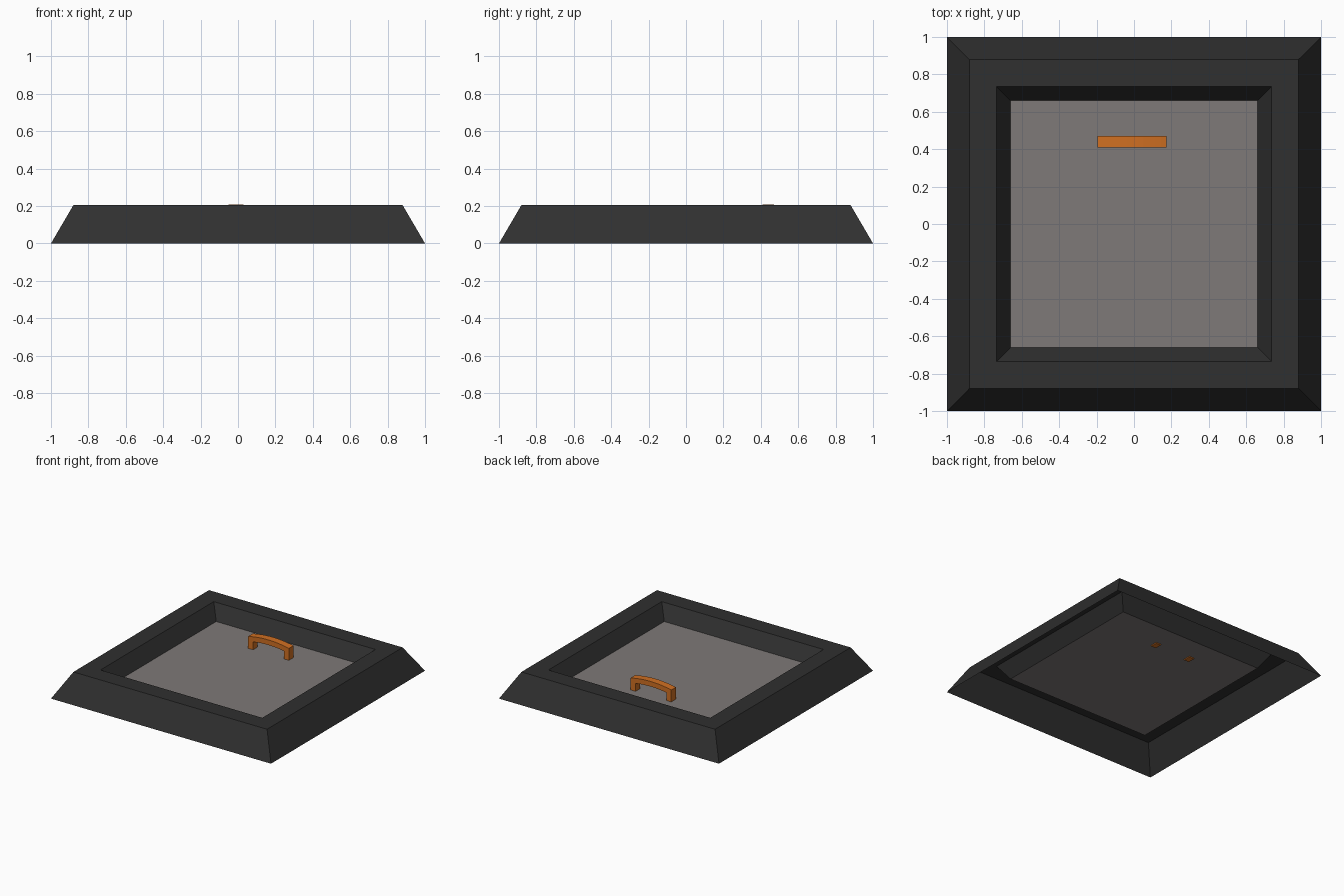
import bpy, bmesh

if "Cube" in bpy.data.objects:
    bpy.data.objects.remove(bpy.data.objects["Cube"], do_unlink=True)


def material(name, rgb):
    m = bpy.data.materials.new(name)
    m.use_nodes = True
    m.diffuse_color = (*rgb, 1)
    m.node_tree.nodes["Principled BSDF"].inputs["Base Color"].default_value = (*rgb, 1)
    return m


def finish(name, bm, mat):
    me = bpy.data.meshes.new(name)
    bm.to_mesh(me)
    bm.free()
    me.materials.append(mat)
    ob = bpy.data.objects.new(name, me)
    bpy.context.collection.objects.link(ob)
    return ob


def square(bm, half, z):
    return [bm.verts.new((sx * half, sy * half, z))
            for sx, sy in ((-1, -1), (1, -1), (1, 1), (-1, 1))]


charcoal = material("charcoal", (0.029, 0.029, 0.029))
grey = material("warm grey", (0.21, 0.192, 0.188))
orange = material("orange", (0.63, 0.16, 0.016))

PANEL_Z = 0.09

# Frame: open shell lofted through square rings, from outer foot to inner foot
bm = bmesh.new()
rings = [square(bm, h, z) for h, z in
         ((1, 0), (0.88, 0.205), (0.735, 0.205), (0.66, PANEL_Z))]
for low, high in zip(rings, rings[1:]):
    for i in range(4):
        j = (i + 1) % 4
        bm.faces.new((low[i], low[j], high[j], high[i]))
finish("frame", bm, charcoal)

# Flat panel closing the opening
bm = bmesh.new()
bm.faces.new(square(bm, 0.66, PANEL_Z))
finish("panel", bm, grey)

# Handle: arched bar with two square legs that pass just through the panel
HALF, LEG, THICK, STEPS = 0.185, 0.045, 0.042, 12
FOOT_Z = PANEL_Z - 0.008


def arch(x):
    return 0.188 + 0.02 * (1 - (x / HALF) ** 2)


def span(half):
    return [half * (2 * i / STEPS - 1) for i in range(STEPS + 1)]


inner = HALF - LEG
outline = [(-HALF, FOOT_Z)]
outline += [(x, arch(x)) for x in span(HALF)]
outline += [(HALF, FOOT_Z), (inner, FOOT_Z)]
outline += [(x, arch(x) - THICK) for x in reversed(span(inner))]
outline += [(-inner, FOOT_Z)]

bm = bmesh.new()
side = bm.faces.new([bm.verts.new((x, -0.03, z)) for x, z in outline])
ext = bmesh.ops.extrude_face_region(bm, geom=[side], use_keep_orig=True)
bmesh.ops.translate(bm, vec=(0, 0.06, 0),
                    verts=[v for v in ext["geom"] if isinstance(v, bmesh.types.BMVert)])
bmesh.ops.recalc_face_normals(bm, faces=bm.faces)
handle = finish("handle", bm, orange)
handle.location = (-0.01, 0.44, 0)
